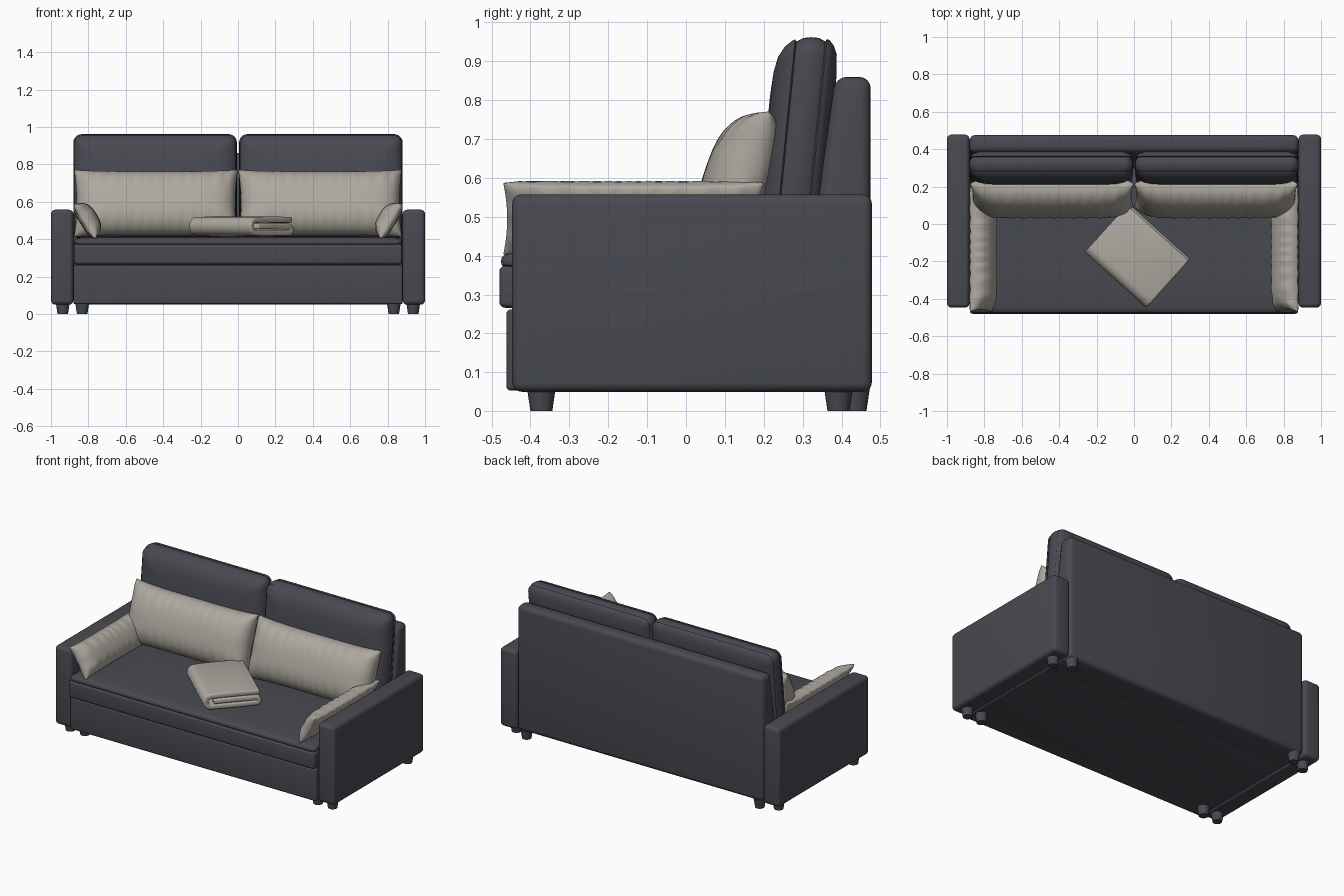
import bpy, bmesh, math
from mathutils import Matrix, Vector

if "Cube" in bpy.data.objects:
    bpy.data.objects.remove(bpy.data.objects["Cube"])


def material(name, rgb):
    m = bpy.data.materials.new(name)
    m.diffuse_color = (*rgb, 1)
    m.use_nodes = True
    m.node_tree.nodes["Principled BSDF"].inputs["Base Color"].default_value = m.diffuse_color
    return m


SLATE = material("slate fabric", (0.066, 0.067, 0.083))
LINEN = material("linen fabric", (0.42, 0.39, 0.345))


def finish(bm, name, mat, angle=40):
    bmesh.ops.recalc_face_normals(bm, faces=bm.faces)
    me = bpy.data.meshes.new(name)
    bm.to_mesh(me)
    bm.free()
    me.materials.append(mat)
    ob = bpy.data.objects.new(name, me)
    bpy.context.collection.objects.link(ob)
    bpy.ops.object.select_all(action='DESELECT')
    ob.select_set(True)
    bpy.context.view_layer.objects.active = ob
    bpy.ops.object.shade_smooth_by_angle(angle=math.radians(angle))
    return ob


def prism(name, profile, x0, x1, bevel, mat):
    """Extrude a y-z profile along x and round all edges."""
    bm = bmesh.new()
    f = bm.faces.new([bm.verts.new((x0, y, z)) for y, z in profile])
    r = bmesh.ops.extrude_face_region(bm, geom=[f])
    bmesh.ops.translate(bm, vec=(x1 - x0, 0, 0),
                        verts=[v for v in r['geom'] if isinstance(v, bmesh.types.BMVert)])
    bmesh.ops.bevel(bm, geom=bm.edges[:], offset=bevel, segments=4, profile=0.5, affect='EDGES')
    return finish(bm, name, mat)


def box(name, x0, x1, y0, y1, z0, z1, bevel, mat):
    return prism(name, [(y0, z0), (y1, z0), (y1, z1), (y0, z1)], x0, x1, bevel, mat)


def loft(name, x0, x1, a0, a1, radius, rings, place, mat):
    """Stack rounded rectangles given as (depth, inset); place maps (x, a, d) to xyz."""
    bm = bmesh.new()
    loops = []
    for d, i in rings:
        r = max(radius - i * 0.3, 0.012)
        loop = []
        for q, (cx, ca) in enumerate([(x1 - i - r, a1 - i - r), (x0 + i + r, a1 - i - r),
                                      (x0 + i + r, a0 + i + r), (x1 - i - r, a0 + i + r)]):
            for k in range(7):
                t = math.pi / 2 * (q + k / 6)
                loop.append(bm.verts.new(place(cx + r * math.cos(t), ca + r * math.sin(t), d)))
        loops.append(loop)
    n = len(loops[0])
    for A, B in zip(loops, loops[1:]):
        for k in range(n):
            bm.faces.new((A[k], A[(k + 1) % n], B[(k + 1) % n], B[k]))
    bm.faces.new(loops[0])
    bm.faces.new(loops[-1])
    return finish(bm, name, mat)


def pillow(name, length, height, front, back, matrix, waves):
    """Stuffed pillow: length on local x, height on local z, front bulge on -y."""
    bm = bmesh.new()
    NU, NV = 72, 24
    for side, thick in ((-1, front), (1, back)):
        grid = []
        for i in range(NU + 1):
            u = -math.cos(math.pi * i / NU) * 0.5 + (2 * i / NU - 1) * 0.5
            row = []
            for j in range(NV + 1):
                v = -math.cos(math.pi * j / NV)
                puff = math.sqrt(max(0, (1 - abs(u) ** 7) * (1 - abs(v) ** 2.6)))
                fold = 0.007 * math.sin(waves * u + 2 * math.sin(5 * u)) * v * v * puff
                fold += 0.004 * math.sin(9 * v) * u ** 6 * puff
                x = u * length / 2 * (1 - 0.03 * (1 - v * v))
                z = v * height / 2 * (1 - 0.07 * (1 - u ** 4))
                row.append(bm.verts.new(matrix @ Vector((x, side * (thick * puff + fold), z))))
            grid.append(row)
        for i in range(NU):
            for j in range(NV):
                bm.faces.new((grid[i][j], grid[i + 1][j], grid[i + 1][j + 1], grid[i][j + 1]))
    bmesh.ops.remove_doubles(bm, verts=bm.verts[:], dist=0.0004)
    return finish(bm, name, LINEN, 75)


# Frame: base, drawer front, leaning back panel
box("base", -0.88, 0.88, -0.44, 0.40, 0.055, 0.28, 0.005, SLATE)
box("drawer_front", -0.88, 0.88, -0.462, -0.40, 0.053, 0.262, 0.012, SLATE)
prism("back_panel", [(0.27, 0.052), (0.475, 0.052), (0.475, 0.86), (0.384, 0.86)],
      -0.88, 0.88, 0.03, SLATE)

# Seat: lower slab and softly domed upper pad
box("seat_lower", -0.878, 0.878, -0.48, 0.30, 0.266, 0.374, 0.015, SLATE)
loft("seat_pad", -0.878, 0.878, -0.476, 0.30, 0.03,
     [(0.368, 0.012), (0.376, 0.002), (0.385, 0), (0.395, 0.002), (0.403, 0.01),
      (0.408, 0.03), (0.414, 0.12), (0.417, 0.28)],
     lambda x, a, d: (x, a, d), SLATE)

# Back cushion section, front to back, with seams between border and panels
CUSHION = [(-0.091, 0.15), (-0.088, 0.09), (-0.080, 0.05), (-0.065, 0.024), (-0.048, 0.009),
           (-0.041, 0.006), (-0.037, 0.011), (-0.02, 0.002), (0, 0), (0.02, 0.002),
           (0.037, 0.011), (0.041, 0.005), (0.048, 0.008), (0.06, 0.022), (0.07, 0.045),
           (0.075, 0.10)]

for s, side in ((-1, "left"), (1, "right")):
    # Arm
    xa, xb = sorted((s * 0.88, s * 1.0))
    box("arm_" + side, xa, xb, -0.447, 0.478, 0.05, 0.558, 0.024, SLATE)

    # Tapered feet
    for x, y, tag in ((0.937, -0.372, "arm_front"), (0.833, -0.372, "frame_front"),
                      (0.937, 0.392, "arm_rear"), (0.833, 0.436, "frame_rear")):
        bm = bmesh.new()
        bmesh.ops.create_cone(bm, cap_ends=True, segments=20, radius1=0.028, radius2=0.037,
                              depth=0.06, matrix=Matrix.Translation((s * x, y, 0.03)))
        finish(bm, "foot_%s_%s" % (tag, side), SLATE)

    # Back cushion, leaning backwards
    xa, xb = sorted((s * 0.006, s * 0.88))
    loft("back_cushion_" + side, xa, xb, 0.40, 0.962, 0.045, CUSHION,
         lambda x, a, d: (x, 0.295 + d + (a - 0.69) * 0.1, a), SLATE)

    # Long pillow resting on the back cushion
    tilt = Matrix.Rotation(-math.atan2(0.12, 0.35), 4, 'X')
    pillow("back_pillow_" + side, 0.875, 0.378, 0.108, 0.08,
           Matrix.Translation((s * 0.439, 0.153, 0.592)) @ tilt, 44)

    # Side pillow leaning on the arm, bulging towards the seat
    lean = Matrix.Rotation(-math.atan2(0.11, 0.18), 4, 'X')
    turn = Matrix.Rotation(-s * math.pi / 2, 4, 'Z')
    pillow("side_pillow_" + side, 0.67, 0.215, 0.075, 0.025,
           Matrix.Translation((s * 0.82, -0.135, 0.495)) @ turn @ lean, 32)

# Folded blanket: one ribbon folded into three layers
path = [(0.165, 0.503), (0.08, 0.505), (-0.05, 0.505)]
path += [(-0.125 - 0.034 * math.sin(math.pi * k / 10), 0.469 + 0.034 * math.cos(math.pi * k / 10))
         for k in range(11)]
path += [(0.0, 0.434)]
path += [(0.145 + 0.0165 * math.sin(math.pi * k / 8), 0.4515 - 0.0165 * math.cos(math.pi * k / 8))
         for k in range(9)]
path += [(0.0, 0.469), (-0.11, 0.469)]
bm = bmesh.new()
pose = Matrix.Translation((0.018, -0.17, 0)) @ Matrix.Rotation(math.radians(48), 4, 'Z')
rows = [[bm.verts.new(pose @ Vector((u, v, z))) for v in (-0.222, 0.222)] for u, z in path]
for A, B in zip(rows, rows[1:]):
    bm.faces.new((A[0], B[0], B[1], A[1]))
blanket = finish(bm, "folded_blanket", LINEN, 60)
solid = blanket.modifiers.new("thickness", 'SOLIDIFY')
solid.thickness, solid.offset = 0.031, 0
soft = blanket.modifiers.new("soft_edges", 'BEVEL')
soft.width, soft.segments, soft.limit_method = 0.009, 3, 'ANGLE'
soft.angle_limit = math.radians(60)
